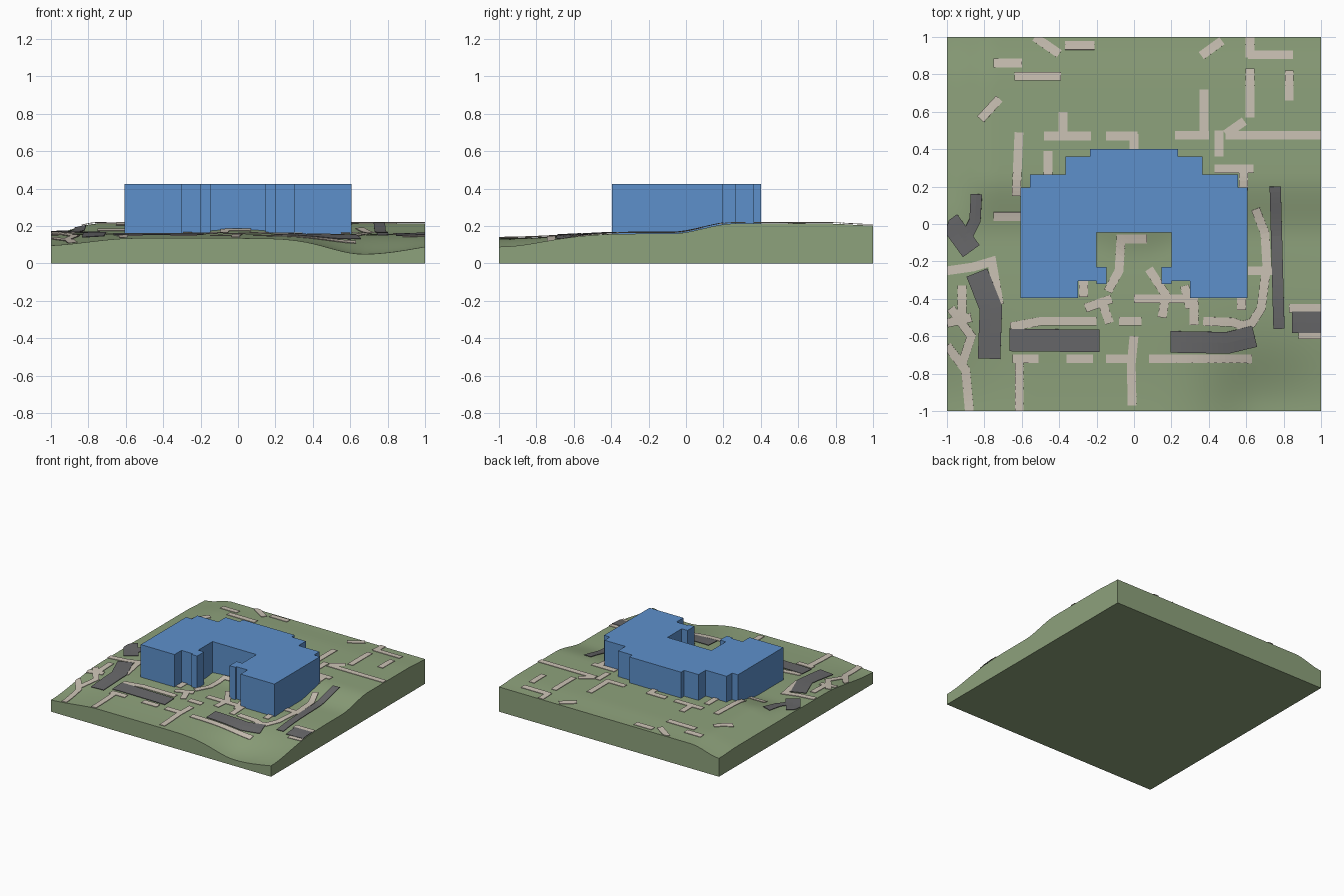
import bpy, bmesh, math
from mathutils import Vector

if "Cube" in bpy.data.objects:
    bpy.data.objects.remove(bpy.data.objects["Cube"])


def material(name, rgb):
    mat = bpy.data.materials.new(name)
    mat.use_nodes = True
    color = (*rgb, 1)
    mat.diffuse_color = color
    mat.node_tree.nodes["Principled BSDF"].inputs["Base Color"].default_value = color
    return mat


grass = material("grass green", (.27, .36, .2))
blue = material("building blue", (.11, .28, .6))
tan = material("path tan", (.6, .54, .46))
grey = material("road grey", (.14, .14, .145))


def finish(bm, name, mat):
    mesh = bpy.data.meshes.new(name)
    bm.to_mesh(mesh)
    bm.free()
    obj = bpy.data.objects.new(name, mesh)
    bpy.context.collection.objects.link(obj)
    mesh.materials.append(mat)
    return obj


def ramp(value, start, end):
    t = min(max((value - start) / (end - start), 0), 1)
    return t * t * (3 - 2 * t)


def bell(value, width):
    return math.exp(-(value / width) ** 2)


# Ground height: a low front terrace, a bank and a high back lawn
def ground(x, y):
    bank_y = y + .12 * bell(x, .25)
    z = .135 + .024 * ramp(y, -1, -.3) + .054 * ramp(bank_y, -.08, .26)
    z -= .01 * ramp(y, .75, 1)
    z -= .04 * ramp(-x, .55, 1.05) * ramp(-y, .4, 1)
    z -= .052 * ramp(-x, .75, 1) * ramp(y, -.05, .25)
    hollow = bell(x - .67, .26 if x < .67 else .42)
    return z - .085 * hollow * bell(y + 1, .3)


# Terrain block with a flat underside
bm = bmesh.new()
bmesh.ops.create_grid(bm, x_segments=50, y_segments=50, size=1)
for v in bm.verts:
    v.co.z = ground(v.co.x, v.co.y)
rim = [e for e in bm.edges if e.is_boundary]
skirt = bmesh.ops.extrude_edge_only(bm, edges=rim)["geom"]
for v in skirt:
    if isinstance(v, bmesh.types.BMVert):
        v.co.z = 0
bmesh.ops.edgeloop_fill(bm, edges=[e for e in bm.edges if e.is_boundary])
bmesh.ops.recalc_face_normals(bm, faces=bm.faces)
terrain = finish(bm, "terrain", grass)
bpy.context.view_layer.objects.active = terrain
terrain.select_set(True)
bpy.ops.object.shade_smooth_by_angle(angle=math.radians(30))

# Main building: mirrored stepped outline, extruded upward
half = [(.2, -.045), (.2, -.23), (.147, -.23), (.147, -.32), (.2, -.32),
        (.2, -.305), (.3, -.305), (.3, -.395), (.608, -.395), (.608, .195),
        (.555, .195), (.555, .265), (.365, .265), (.365, .36), (.235, .36), (.235, .4)]
outline = half + [(-x, y) for x, y in reversed(half)]
bm = bmesh.new()
floor = bm.faces.new([bm.verts.new((x, y, .13)) for x, y in outline])
walls = bmesh.ops.extrude_face_region(bm, geom=[floor])["geom"]
for v in walls:
    if isinstance(v, bmesh.types.BMVert):
        v.co.z = .425
bmesh.ops.recalc_face_normals(bm, faces=bm.faces)
finish(bm, "building", blue)


# Ribbon of constant width draped over the ground
def add_strip(bm, points, width, lift):
    pts = [Vector(p) for p in points]
    dirs = [(b - a).normalized() for a, b in zip(pts, pts[1:])]
    sides = []
    for i in range(len(pts)):
        before, after = dirs[max(i - 1, 0)], dirs[min(i, len(dirs) - 1)]
        d = (before + after).normalized()
        sides.append(Vector((-d.y, d.x)) * width / 2 / max(d.dot(after), .6))
    rows = []
    for i, (a, b) in enumerate(zip(pts, pts[1:])):
        steps = max(1, math.ceil((b - a).length / .03))
        for k in range(0 if i == 0 else 1, steps + 1):
            mid, side = a.lerp(b, k / steps), sides[i].lerp(sides[i + 1], k / steps)
            row = []
            for s in (-1, 0, 1):
                x, y = [min(max(c, -1), 1) for c in mid + side * s]
                row.append(bm.verts.new((x, y, ground(x, y) + lift)))
            rows.append(row)
    for low, high in zip(rows, rows[1:]):
        for j in range(2):
            bm.faces.new((low[j], low[j + 1], high[j + 1], high[j]))


def strips(name, mat, items, lift):
    bm = bmesh.new()
    for width, points in items:
        add_strip(bm, points, width, lift)
    obj = finish(bm, name, mat)
    plate = obj.modifiers.new("thickness", "SOLIDIFY")
    plate.thickness = .004
    plate.offset = -1


def paths(name, lines):
    strips(name, tan, [(.047, line) for line in lines], .004)


def across(y, *spans):
    return [[(a, y), (b, y)] for a, b in spans]


def along(x, *spans):
    return [[(x, a), (x, b)] for a, b in spans]


# Back lawn paths
paths("back_paths_left",
      across(.955, (-.37, -.21)) + across(.86, (-.75, -.6)) + across(.79, (-.64, -.39))
      + across(.47, (-.48, -.23), (-.15, .02)) + across(.04, (-.75, -.6))
      + along(-.38, (.6, .46)) + along(-.46, (.39, .26)) + along(0, (.48, .39))
      + [[(-.53, 1), (-.4, .91)], [(-.82, .56), (-.72, .67)],
         [(-.615, .49), (-.63, .15)]])
paths("back_paths_right",
      across(.475, (.22, .4), (.49, 1)) + across(.905, (.61, .85))
      + across(.295, (.43, .64)) + along(.375, (.72, .47)) + along(.455, (.5, .36))
      + along(.62, (1, .89), (.83, .57)) + along(.83, (.82, .66))
      + along(.585, (.28, .18))
      + [[(.49, .48), (.59, .55)], [(.36, .9), (.47, .98)]])

# Courtyard and front entrance paths
paths("courtyard_paths",
      across(-.4, (0, .27)) + across(-.52, (-.08, .04)) + along(-.27, (-.3, -.39))
      + along(.32, (-.39, -.54))
      + [[(.07, -.08), (-.07, -.08), (-.08, -.25), (-.14, -.36)],
         [(.08, -.24), (.17, -.38), (.15, -.5)], [(.27, -.33), (.3, -.45)],
         [(-.26, -.45), (-.12, -.4)], [(-.17, -.42), (-.13, -.53)]])

# Side and front pavements
paths("right_paths",
      across(-.25, (.61, .74)) + along(.575, (-.38, -.46))
      + across(-.45, (.83, 1)) + across(-.59, (.88, 1))
      + [[(.65, .08), (.7, -.05), (.71, -.22), (.68, -.45), (.63, -.53), (.55, -.55)],
         [(.37, -.52), (.53, -.525), (.62, -.56)]])
paths("front_paths",
      across(-.72, (-.65, -.51), (-.36, -.22), (-.15, -.03), (.08, .63))
      + along(-.613, (-.7, -1))
      + [[(0, -.6), (-.015, -.75), (-.01, -.97)],
         [(-.66, -.55), (-.5, -.52), (-.2, -.52)]])
paths("left_paths",
      along(-.92, (-.33, -.5))
      + [[(-1, -.25), (-.86, -.23), (-.76, -.2), (-.72, -.43)],
         [(-.98, -.45), (-.87, -.6), (-.92, -.75)], [(-1, -.53), (-.87, -.5)],
         [(-1, -.65), (-.9, -.78), (-.88, -1)]])

# Car parks and service roads
strips("roads", grey, [
    (.06, [(-.842, .16), (-.85, .02), (-.9, -.08)]),
    (.11, [(-.99, .02), (-.87, -.145)]),
    (.12, [(-.84, -.26), (-.765, -.45), (-.775, -.72)]),
    (.12, [(-.665, -.62), (-.185, -.625)]),
    (.115, [(.195, -.63), (.5, -.635), (.645, -.6)]),
    (.06, [(.755, .2), (.775, -.56)]),
    (.115, [(.845, -.525), (1, -.525)]),
], .007)
